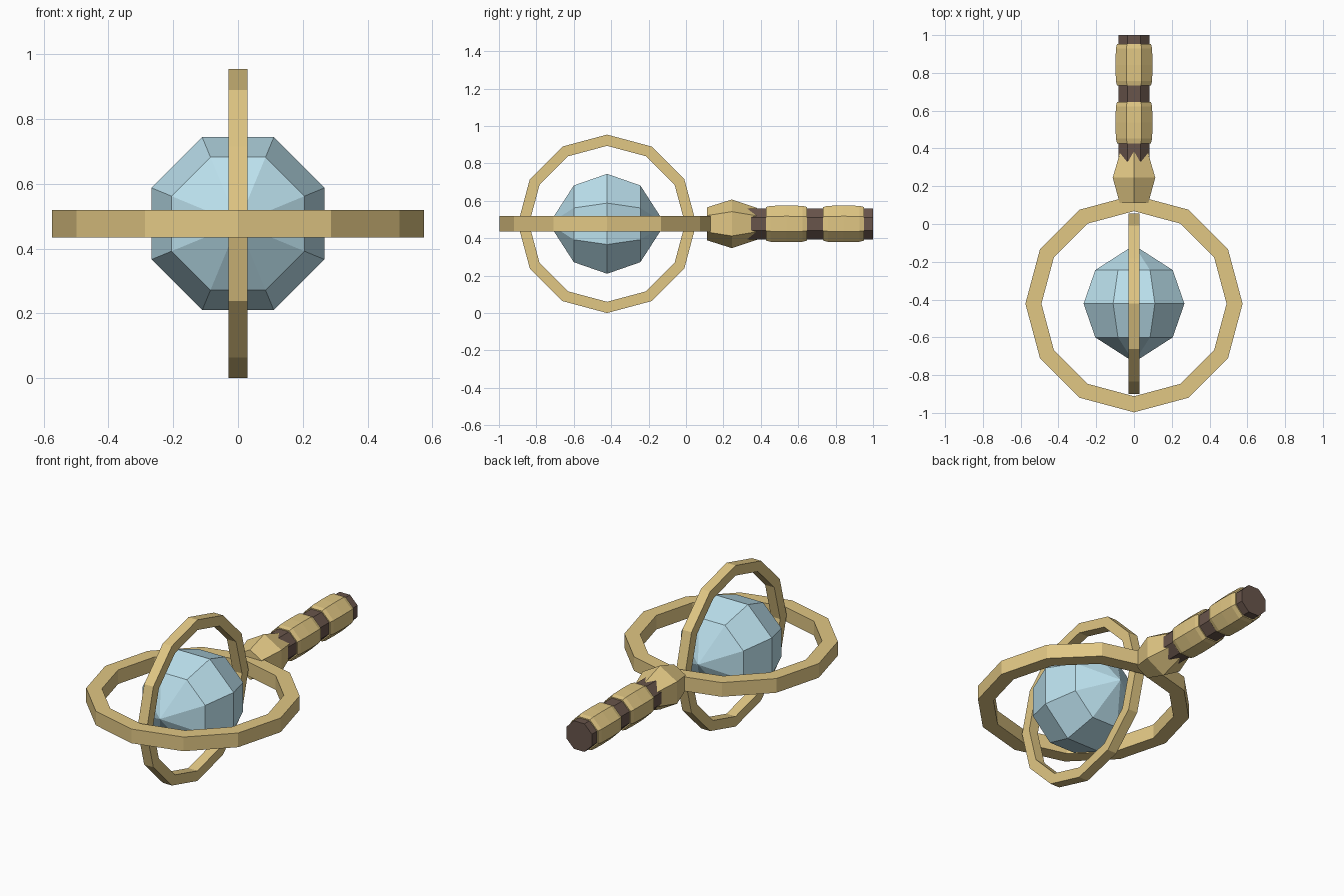
import bpy, bmesh
from math import sin, cos, pi, radians

if "Cube" in bpy.data.objects:
    bpy.data.objects.remove(bpy.data.objects["Cube"])

CY, CZ = -0.422, 0.477   # centre of orb and rings


def material(name, rgb):
    m = bpy.data.materials.new(name)
    m.diffuse_color = (*rgb, 1)
    m.use_nodes = True
    m.node_tree.nodes["Principled BSDF"].inputs["Base Color"].default_value = m.diffuse_color
    return m


gold = material("gold", (0.75, 0.57, 0.23))
blue = material("pale_blue", (0.50, 0.75, 0.85))
brown = material("brown", (0.14, 0.09, 0.07))


def revolve(name, profile, sides, axis, origin, mat, phase=0.0, closed=False):
    """Sweep (along, radius) points round an axis; closed makes a ring."""
    bm = bmesh.new()
    loops = []
    for a, r in profile:
        loop = []
        for i in range(1 if r == 0 else sides):
            t = phase + 2 * pi * i / sides
            u, v = r * cos(t), r * sin(t)
            p = {"x": (a, u, v), "y": (u, a, v), "z": (u, v, a)}[axis]
            loop.append(bm.verts.new([p[k] + origin[k] for k in range(3)]))
        loops.append(loop)
    pairs = list(zip(loops, loops[1:]))
    if closed:
        pairs.append((loops[-1], loops[0]))
    for a, b in pairs:
        for i in range(sides):
            j = (i + 1) % sides
            if len(a) == 1:
                bm.faces.new((a[0], b[j], b[i]))
            elif len(b) == 1:
                bm.faces.new((a[i], a[j], b[0]))
            else:
                bm.faces.new((a[i], a[j], b[j], b[i]))
    if not closed:
        for loop in (loops[0], loops[-1]):
            if len(loop) > 1:
                bm.faces.new(loop)
    bmesh.ops.recalc_face_normals(bm, faces=bm.faces)
    me = bpy.data.meshes.new(name)
    bm.to_mesh(me)
    bm.free()
    me.materials.append(mat)
    ob = bpy.data.objects.new(name, me)
    bpy.context.collection.objects.link(ob)
    return ob


def ring(name, inner, outer, half, axis):
    section = [(-half, inner), (-half, outer), (half, outer), (half, inner)]
    revolve(name, section, 12, axis, (0, CY, CZ), gold, closed=True)


# Two crossed twelve-sided rings
ring("horizontal_ring", 0.49, 0.575, 0.042, "z")
ring("vertical_ring", 0.417, 0.477, 0.03, "x")

# Faceted orb, poles facing front and back
revolve("orb", [(-0.31, 0), (-0.178, 0.222), (0, 0.289), (0.178, 0.222), (0.31, 0)],
        8, "y", (0, CY, CZ), blue, phase=pi / 8)

# Six-sided collar joining the ring to the handle
revolve("collar", [(0.112, 0.088), (0.245, 0.130), (0.38, 0.085)],
        6, "y", (0, 0, CZ), gold, phase=radians(30))

# Octagonal handle core with two slightly barrelled grips
revolve("handle_core", [(0.33, 0.09), (1.0, 0.09)], 8, "y", (0, 0, CZ), brown, phase=pi / 8)
for n, mid in enumerate((0.537, 0.843)):
    grip = [(-0.11, 0.097), (-0.085, 0.104), (0, 0.106), (0.085, 0.104), (0.11, 0.097)]
    revolve(f"grip_{n + 1}", grip, 8, "y", (0, mid, CZ), gold, phase=pi / 8)
